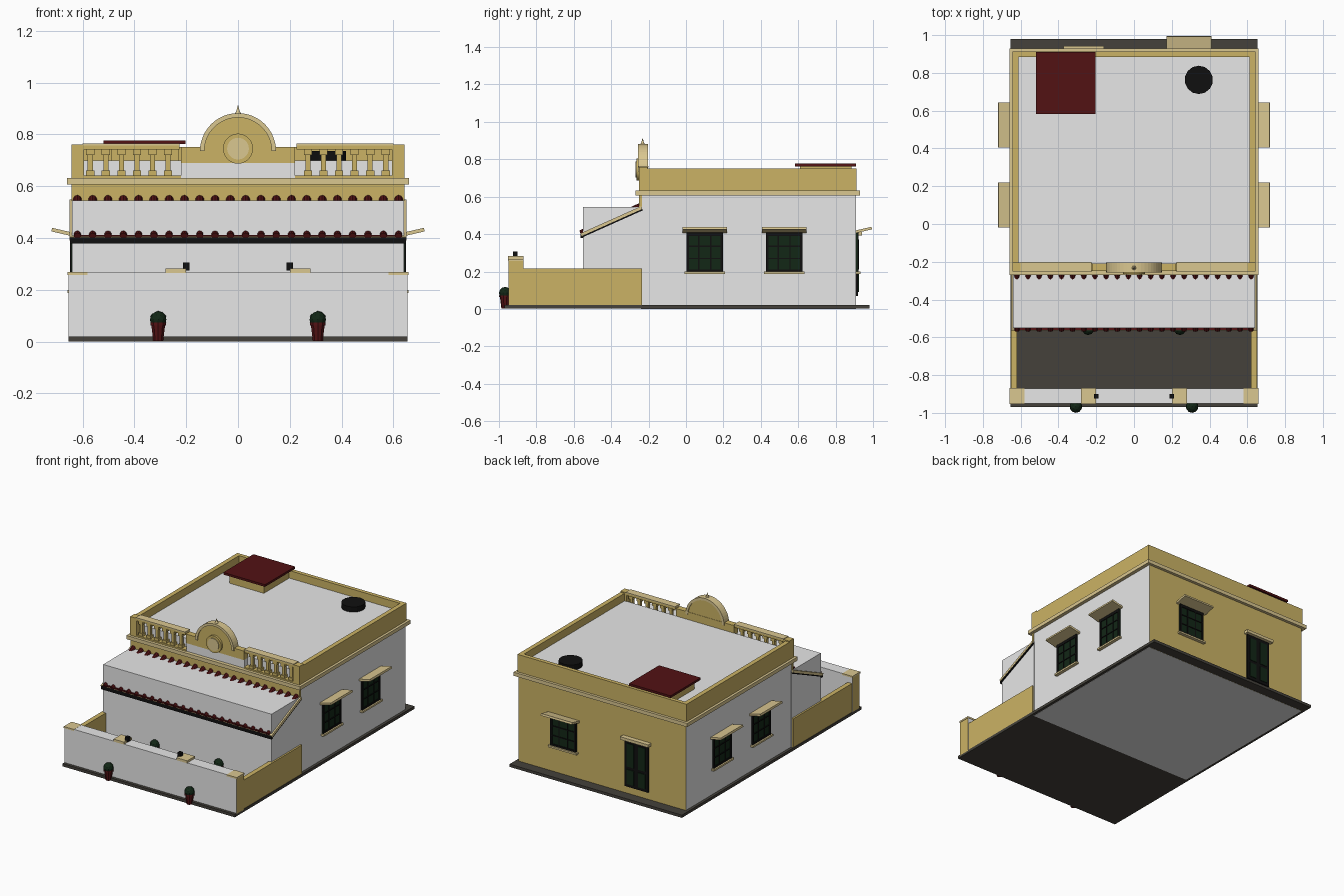
import bpy, bmesh, math
from mathutils import Matrix, Vector

if "Cube" in bpy.data.objects:
    bpy.data.objects.remove(bpy.data.objects["Cube"])


def material(name, *rgb):
    m = bpy.data.materials.new(name)
    m.use_nodes = True
    m.diffuse_color = (*rgb, 1)
    m.node_tree.nodes["Principled BSDF"].inputs["Base Color"].default_value = (*rgb, 1)
    return m


WHITE = material("white_plaster", .8, .8, .8)
OCHRE = material("ochre_plaster", .6, .45, .13)
TRIM = material("pale_trim", .7, .57, .28)
PAVING = material("dark_paving", .058, .053, .043)
RED = material("dark_red", .085, .006, .007)
GREEN = material("dark_green", .006, .02, .008)
BLACK = material("black_metal", .005, .005, .005)


def finish(bm, name, mats, matrix=None):
    if matrix:
        bm.transform(matrix)
    bmesh.ops.recalc_face_normals(bm, faces=bm.faces)
    mesh = bpy.data.meshes.new(name)
    bm.to_mesh(mesh)
    bm.free()
    for m in mats if isinstance(mats, (list, tuple)) else [mats]:
        mesh.materials.append(m)
    ob = bpy.data.objects.new(name, mesh)
    bpy.context.scene.collection.objects.link(ob)
    return ob


def box(name, xs, ys, zs, mat, matrix=None):
    bm = bmesh.new()
    bmesh.ops.create_cube(bm, size=1)
    spans = [(min(s), max(s)) for s in (xs, ys, zs)]
    for v in bm.verts:
        v.co = [a + (c + .5) * (b - a) for c, (a, b) in zip(v.co, spans)]
    return finish(bm, name, mat, matrix)


def cone(name, loc, r1, r2, depth, mat, sides=12, rot=None):
    bm = bmesh.new()
    bmesh.ops.create_cone(bm, cap_ends=True, segments=sides, radius1=r1, radius2=r2, depth=depth)
    return finish(bm, name, mat, Matrix.Translation(loc) @ (rot or Matrix()))


def prism(name, outline, y0, y1, mat):
    """Extrude an x-z outline from y0 to y1."""
    bm = bmesh.new()
    face = bm.faces.new([bm.verts.new((x, y0, z)) for x, z in outline])
    new = bmesh.ops.extrude_face_region(bm, geom=[face])["geom"]
    bmesh.ops.translate(bm, verts=[g for g in new if isinstance(g, bmesh.types.BMVert)], vec=(0, y1 - y0, 0))
    return finish(bm, name, mat)


def arc(r, cz, n=24):
    return [(r * math.cos(math.pi * i / n), cz + r * math.sin(math.pi * i / n)) for i in range(n + 1)]


def paint(ob, rule):
    for p in ob.data.polygons:
        p.material_index = int(rule(p.normal))


# Ground slab, house body, front room
box("ground_slab", (-.655, .655), (-.97, .98), (.001, .02), PAVING)
house = box("house_body", (-.636, .636), (-.24, .91), (0, .61), [WHITE, OCHRE])
paint(house, lambda n: abs(n.y) > .5)
box("roof_deck", (-.615, .615), (-.21, .89), (.6, .7), WHITE)
box("front_room", (-.64, .64), (-.55, -.23), (.01, .545), WHITE)
box("front_band", (-.643, .643), (-.25, -.235), (.545, .61), OCHRE)
box("cornice", (-.66, .66), (-.27, .93), (.607, .632), TRIM)

# Parapet
box("back_parapet", (-.643, .643), (.885, .912), (.63, .752), OCHRE)
for s in (-1, 1):
    box("side_parapet", (s * .612, s * .643), (-.25, .91), (.63, .752), OCHRE)
    box("corner_post", (s * .595, s * .643), (-.252, -.205), (.63, .76), OCHRE)

# Balustrade on both sides of the central crest
    box("rail_base", (s * .22, s * .6), (-.25, -.205), (.63, .642), OCHRE)
    box("top_rail", (s * .225, s * .6), (-.25, -.205), (.742, .757), OCHRE)
    box("rail_cap", (s * .225, s * .6), (-.254, -.201), (.757, .765), TRIM)
    for i in range(6):
        x = s * (.27 + i * .06)
        for part, w, z0, z1 in (("foot", .016, .64, .66), ("shaft", .010, .66, .72), ("cap", .016, .72, .744)):
            box("baluster_" + part, (x - w, x + w), (-.228 - w, -.228 + w), (z0, z1), OCHRE)

# Crest with arch, medallion and finial
box("crest_base", (-.22, .22), (-.245, -.205), (.63, .69), WHITE)
box("crest_panel", (-.22, .22), (-.25, -.208), (.69, .752), OCHRE)
prism("crest_arch", arc(.14, .735), -.25, -.21, OCHRE)
prism("arch_moulding", arc(.147, .735) + arc(.13, .735)[::-1], -.257, -.204, TRIM)
FLAT = Matrix.Rotation(math.pi / 2, 4, "X")
cone("medallion_rim", (0, -.255, .745), .058, .058, .02, OCHRE, 28, FLAT)
cone("medallion", (0, -.26, .745), .042, .042, .02, TRIM, 28, FLAT)
cone("finial_foot", (0, -.232, .882), .014, .008, .014, TRIM, 10)
cone("finial", (0, -.232, .898), .008, .001, .026, TRIM, 10)

# Sloping tiled awning
low, high = Vector((0, -.56, .395)), Vector((0, -.236, .54))
run = high - low
slope = Matrix.Translation((low + high) / 2) @ Matrix.Rotation(math.atan2(run.z, run.y), 4, "X")
half = run.length / 2
box("awning_board", (-.65, .65), (-half, half), (-.006, .01), TRIM, slope)
box("awning_underside", (-.648, .648), (-half, half), (-.014, -.006), BLACK, slope)
box("awning_beam", (-.648, .648), (-.563, -.548), (.378, .402), BLACK)
tiles = 22
for i in range(tiles):
    x = -.62 + 1.24 * i / (tiles - 1)
    lay = slope @ Matrix.Translation((x, 0, .012)) @ FLAT
    cone("roof_tile", (0, 0, 0), .017, .014, run.length, RED, 10, lay)
box("tile_eave", (-.632, .632), (-.562, -.548), (.4, .412), RED)

# Courtyard walls, caps and lamps
front = box("front_yard_wall", (-.655, .655), (-.95, -.87), (.015, .267), [WHITE, OCHRE])
paint(front, lambda n: abs(n.x) > .5)
for s in (-1, 1):
    box("side_yard_wall", (s * .62, s * .652), (-.9, -.235), (.015, .217), OCHRE)
    box("wall_end_cap", (s * .58, s * .658), (-.953, -.868), (.257, .268), TRIM)
    box("gate_cap", (s * .2, s * .28), (-.952, -.868), (.265, .282), TRIM)
    box("gate_lamp", (s * .2 - .012, s * .2 + .012), (-.925, -.901), (.275, .306), BLACK)


# Potted shrubs
def shrub(x, y, z):
    cone("shrub_pot", (x, y, z + .035), .02, .029, .07, RED, 10)
    cone("shrub_pot_rim", (x, y, z + .066), .032, .032, .01, RED, 10)
    bm = bmesh.new()
    bmesh.ops.create_icosphere(bm, subdivisions=2, radius=.033)
    finish(bm, "shrub_leaves", GREEN, Matrix.Translation((x, y, z + .083)))


for s in (-1, 1):
    shrub(s * .308, -.967, .002)
    shrub(s * .243, -.555, .02)


# Windows, built facing -y then turned onto their wall
def wall_frame(x, y, degrees):
    return Matrix.Translation((x, y, 0)) @ Matrix.Rotation(math.radians(degrees), 4, "Z")


def window(frame):
    w = .097
    box("window_glass", (-w, w), (-.006, .02), (.2, .41), GREEN, frame)
    for s in (-1, 1):
        box("window_jamb", (s * w, s * (w - .012)), (-.012, .02), (.2, .41), BLACK, frame)
        box("window_bar", (s * .032 - .003, s * .032 + .003), (-.01, .01), (.2, .41), BLACK, frame)
    for z, t in ((.206, .006), (.27, .003), (.335, .003), (.4, .01)):
        box("window_rail", (-w, w), (-.011, .02), (z - t, z + t), BLACK, frame)
    box("window_sill", (-.108, .108), (-.022, .02), (.188, .2), TRIM, frame)
    tilt = frame @ Matrix.Translation((0, 0, .41)) @ Matrix.Rotation(math.radians(-13), 4, "X")
    box("window_canopy", (-.119, .119), (-.086, .02), (-.004, .01), TRIM, tilt)


for s in (-1, 1):
    for y in (.1, .525):
        window(wall_frame(s * .636, y, s * 90))
window(wall_frame(.29, .91, 180))

# Back double door
door = wall_frame(-.265, .91, 180)
box("door_frame", (-.09, .09), (-.01, .02), (.07, .392), BLACK, door)
for s in (-1, 1):
    box("door_pane", (s * .016, s * .07), (-.014, .01), (.21, .37), GREEN, door)
    box("door_panel", (s * .016, s * .07), (-.014, .01), (.09, .19), GREEN, door)
box("door_lintel", (-.107, .107), (-.032, .02), (.392, .412), TRIM, door)

# Roof hatch and water tank
box("hatch_base", (-.49, -.23), (.61, .885), (.69, .763), OCHRE)
box("hatch_lid", (-.52, -.203), (.583, .91), (.762, .777), RED)
cone("water_tank", (.343, .763, .718), .075, .075, .036, BLACK, 14)
